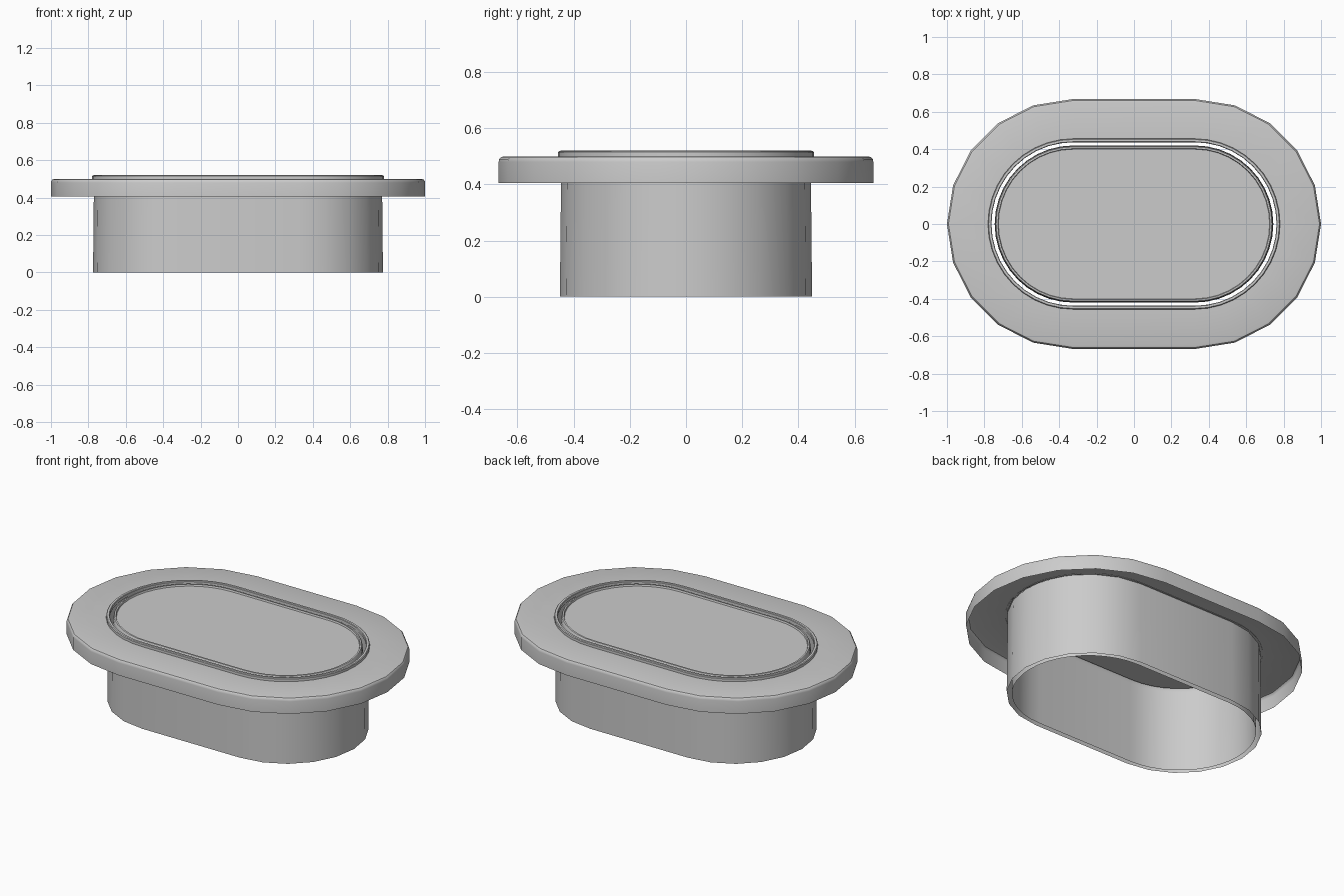
import bpy, bmesh
from math import pi, cos, sin, radians

if "Cube" in bpy.data.objects:
    bpy.data.objects.remove(bpy.data.objects["Cube"])


def stadium(half, r, z, n):
    """Rounded-end outline: two half circles of n segments joined by straight sides."""
    pts = []
    for side in (1, -1):
        for i in range(n + 1):
            a = -pi / 2 + pi * i / n
            pts.append((side * (half + r * cos(a)), side * r * sin(a), z))
    return pts


def sweep(name, half, profile, n, cap=False):
    """Carry an (r, z) profile around the outline as a thin skin; cap fills the last loop."""
    bm = bmesh.new()
    loops = [[bm.verts.new(p) for p in stadium(half, r, z, n)] for r, z in profile]
    for a, b in zip(loops, loops[1:]):
        for i in range(len(a)):
            j = (i + 1) % len(a)
            bm.faces.new((a[i], a[j], b[j], b[i]))
    if cap:
        bm.faces.new(loops[-1])
    mesh = bpy.data.meshes.new(name)
    bm.to_mesh(mesh)
    bm.free()
    ob = bpy.data.objects.new(name, mesh)
    bpy.context.collection.objects.link(ob)
    bpy.ops.object.select_all(action='DESELECT')
    ob.select_set(True)
    bpy.context.view_layer.objects.active = ob
    bpy.ops.object.shade_smooth_by_angle(angle=radians(32))
    return ob


# Wide flange: thin skin with a downturned skirt, open underneath
sweep("flange", 0.333, [(0.667, 0.405), (0.667, 0.48), (0.665, 0.49),
                        (0.659, 0.497), (0.648, 0.50), (0.440, 0.50)], 10)

# Outer sleeve, slightly wider at the foot
sweep("outer_sleeve", 0.326, [(0.449, 0.0), (0.444, 0.50)], 10)

# Raised lip around the opening
sweep("lip", 0.325, [(0.456, 0.498), (0.456, 0.515), (0.452, 0.519), (0.446, 0.52),
                     (0.440, 0.519), (0.437, 0.515), (0.437, 0.498)], 20)

# Inner sleeve closed by the lid, separated from the lip by a narrow open gap
sweep("inner_sleeve_and_lid", 0.325, [(0.420, 0.0), (0.418, 0.49), (0.416, 0.508),
                                      (0.412, 0.514), (0.403, 0.515), (0.400, 0.505)],
      20, cap=True)
